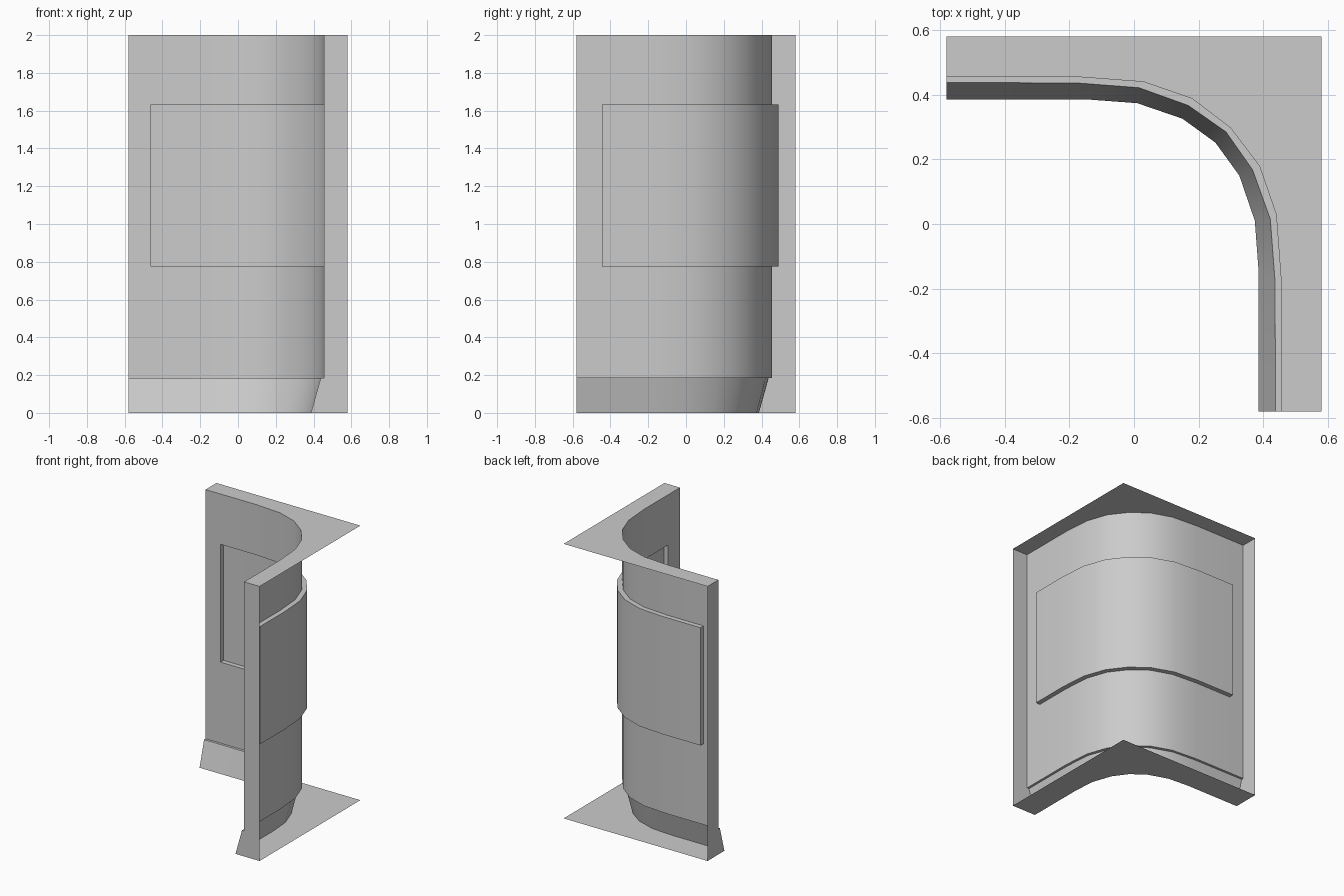
import bpy, bmesh, math

cube = bpy.data.objects.get("Cube")
if cube:
    bpy.data.objects.remove(cube)

END = 0.58                       # half width of the square footprint
TOP, SKIRT = 2.0, 0.185          # wall top and skirting height
PANEL_LOW, PANEL_HIGH = 0.775, 1.633

grey = bpy.data.materials.new("plain grey")
grey.use_nodes = True
colour = (0.6, 0.6, 0.6, 1)
grey.diffuse_color = colour
grey.node_tree.nodes["Principled BSDF"].inputs["Base Color"].default_value = colour


def mirrored(half):
    """Complete a plan curve by reflecting it across the corner diagonal."""
    return half + [(y, x) for x, y in reversed(half[:-1])]


def at(path, z):
    return [(x, y, z) for x, y in path]


def strip(a, b):
    """Quads joining two matching point rows."""
    return [[a[i], a[i + 1], b[i + 1], b[i]] for i in range(len(a) - 1)]


def make(name, faces):
    bm = bmesh.new()
    for face in faces:
        bm.faces.new([bm.verts.new(p) for p in face])
    bmesh.ops.remove_doubles(bm, verts=bm.verts, dist=0.0005)
    mesh = bpy.data.meshes.new(name)
    bm.to_mesh(mesh)
    bm.free()
    mesh.materials.append(grey)
    obj = bpy.data.objects.new(name, mesh)
    bpy.context.collection.objects.link(obj)
    bpy.ops.object.select_all(action='DESELECT')
    obj.select_set(True)
    bpy.context.view_layer.objects.active = obj
    bpy.ops.object.shade_smooth_by_angle(angle=math.radians(30))
    return obj


# Plan curves of the wall, skirting and recessed panel
wall = mirrored([(-END, 0.455), (-0.46, 0.455), (-0.17, 0.455), (0.03, 0.44),
                 (0.18, 0.388), (0.298, 0.298)])
skirt_top = mirrored([(-END, 0.438), (-0.46, 0.438), (-0.17, 0.436), (0.015, 0.422),
                      (0.168, 0.367), (0.285, 0.285)])
skirt_base = mirrored([(-END, 0.386), (-0.46, 0.386), (-0.15, 0.386), (0.01, 0.374),
                       (0.15, 0.326), (0.252, 0.252)])
panel = mirrored([(-0.46, 0.49), (-0.16, 0.49), (0.04, 0.475),
                  (0.2, 0.418), (0.324, 0.324)])
wall[-2], panel[-1] = (0.455, -0.445), (0.49, -0.445)
opening = wall[1:-1]

# Curved wall around the panel opening
faces = strip(at(wall, SKIRT), at(wall, PANEL_LOW))
faces += strip(at(wall, PANEL_HIGH), at(wall, TOP))
for side in (wall[:2], wall[-2:]):
    faces += strip(at(side, PANEL_LOW), at(side, PANEL_HIGH))
make("curved_wall", faces)

# Recessed panel with its four reveals
low, high = at(panel, PANEL_LOW), at(panel, PANEL_HIGH)
rim_low, rim_high = at(opening, PANEL_LOW), at(opening, PANEL_HIGH)
faces = strip(low, high) + strip(rim_low, low) + strip(high, rim_high)
faces.append([rim_low[0], low[0], high[0], rim_high[0]])
faces.append([low[-1], rim_low[-1], rim_high[-1], high[-1]])
make("recessed_panel", faces)

# Sloped skirting with a narrow ledge on top
make("skirting", strip(at(skirt_base, 0), at(skirt_top, SKIRT))
     + strip(at(skirt_top, SKIRT), at(wall, SKIRT)))

# Flat top and bottom plates reaching the square outer corner
corner = [(END, -END), (END, END), (-END, END)]
make("top_plate", [at(wall + corner, TOP)])
make("bottom_plate", [at(skirt_base + corner, 0)[::-1]])

# End faces closing both wall ends
profile = [(0.386, 0), (0.438, SKIRT), (0.455, SKIRT), (0.455, TOP), (END, TOP), (END, 0)]
make("left_end_face", [[(u, -END, z) for u, z in reversed(profile)]])
make("right_end_face", [[(-END, u, z) for u, z in profile]])
